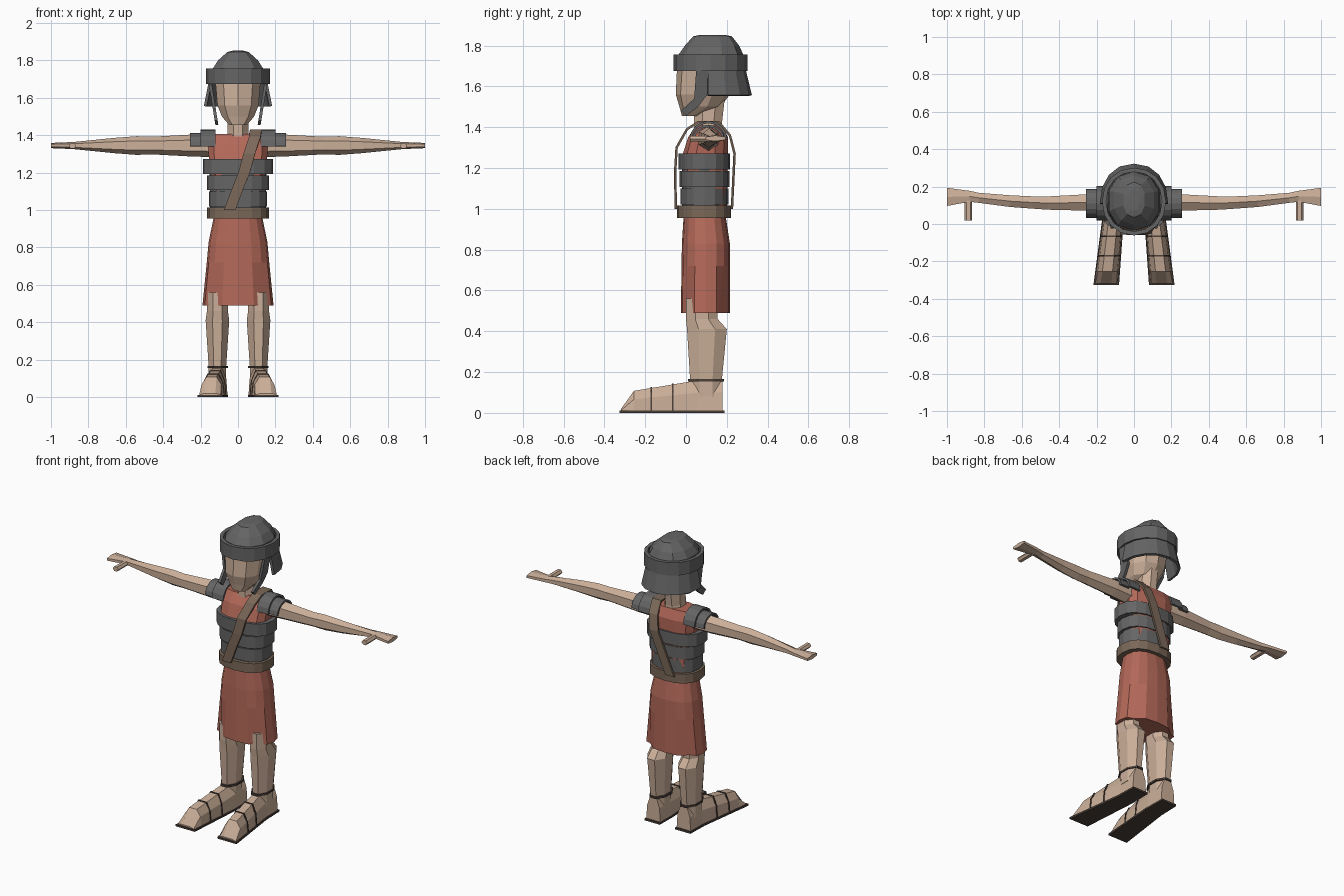
import bpy, bmesh, math
from mathutils import Vector

old = bpy.data.objects.get("Cube")
if old:
    bpy.data.objects.remove(old, do_unlink=True)


def material(name, rgb):
    m = bpy.data.materials.new(name)
    m.use_nodes = True
    m.diffuse_color = (*rgb, 1)
    m.node_tree.nodes["Principled BSDF"].inputs["Base Color"].default_value = (*rgb, 1)
    return m


SKIN = material("skin", (0.60, 0.43, 0.32))
CLOTH = material("red cloth", (0.45, 0.14, 0.10))
STEEL = material("dark steel", (0.13, 0.13, 0.13))
LEATHER = material("brown leather", (0.20, 0.14, 0.10))
SOLE = material("dark leather", (0.07, 0.05, 0.04))


def loft(name, rings, mat, closed=True, cap=True, thick=0):
    """Skin a list of equal-length point rings into one object."""
    bm = bmesh.new()
    vs = [[bm.verts.new(p) for p in r] for r in rings]
    n = len(rings[0])
    for a, b in zip(vs, vs[1:]):
        for i in range(n if closed else n - 1):
            j = (i + 1) % n
            bm.faces.new((a[i], a[j], b[j], b[i]))
    if closed and cap:
        bm.faces.new(vs[0])
        bm.faces.new(vs[-1])
    bmesh.ops.recalc_face_normals(bm, faces=bm.faces)
    me = bpy.data.meshes.new(name)
    bm.to_mesh(me)
    bm.free()
    me.materials.append(mat)
    ob = bpy.data.objects.new(name, me)
    bpy.context.scene.collection.objects.link(ob)
    if thick:
        mod = ob.modifiers.new("thickness", "SOLIDIFY")
        mod.thickness, mod.offset = thick, 0
    return ob


def oval(n, power=2.0, phase=0.0, span=math.tau):
    """Unit oval filling the square from -1 to 1; higher power is boxier."""
    count = n if span == math.tau else n + 1
    pts = []
    for i in range(count):
        a = phase + span * i / n
        c, s = math.cos(a), math.sin(a)
        pts.append((math.copysign(abs(c) ** (2 / power), c),
                    math.copysign(abs(s) ** (2 / power), s)))
    m = max(max(abs(u), abs(v)) for u, v in pts)
    return [(u / m, v / m) for u, v in pts]


def flat_ring(shape, z, rx, y0, y1, cx=0):
    cy, ry = (y0 + y1) / 2, (y1 - y0) / 2
    return [Vector((cx + u * rx, cy + v * ry, z)) for u, v in shape]


def upright(name, levels, mat, shape, cx=0, **kw):
    """Loft through levels given as (height, half width, front, back)."""
    return loft(name, [flat_ring(shape, *lv, cx=cx) for lv in levels], mat, **kw)


round16 = oval(16, 2.4)
oct_flat = oval(8, 2, math.pi / 8)
hexa = oval(6, 2, math.pi / 2)

# Head and neck
upright("head", [(1.455, .05, -.02, .06), (1.50, .09, -.032, .17), (1.56, .115, -.05, .215),
                 (1.67, .125, -.045, .24), (1.74, .125, -.04, .25)], SKIN, oval(10, 2.2, math.pi / 10))
upright("neck", [(1.36, .065, .04, .18), (1.42, .055, .04, .176), (1.54, .055, .04, .19)], SKIN, oct_flat)

# Helmet
upright("helmet_band", [(1.674, .16, -.05, .29), (1.757, .16, -.05, .29)], STEEL, oval(16, 2.1),
        cap=False, thick=.022)
upright("helmet_dome", [(1.69, .145, -.04, .285), (1.757, .14, -.035, .28), (1.80, .112, -.005, .26),
                        (1.845, .06, .035, .225), (1.852, .03, .07, .19)], STEEL, oval(10, 2.2, math.pi / 10))
upright("neck_guard", [(1.555, .175, -.10, .315), (1.68, .15, -.07, .285)], STEEL,
        oval(8, 2.2, 0, math.pi), closed=False, thick=.016)

# Tunic body and segmented armour
upright("tunic_body", [(.98, .13, -.01, .20), (1.27, .155, -.015, .205), (1.35, .16, .01, .205),
                       (1.408, .155, .05, .18)], CLOTH, oval(12, 3, math.pi / 12))
for i, (z0, z1, rx, y0, y1) in enumerate([(1.02, 1.10, .155, -.028, .208), (1.108, 1.185, .167, -.032, .213),
                                          (1.193, 1.272, .188, -.036, .216)]):
    upright(f"armour_band_{i + 1}", [(z0, rx, y0, y1), (z1, rx, y0, y1)], STEEL, round16)
upright("armour_core", [(1.0, .148, -.02, .20), (1.265, .155, -.02, .20)], STEEL, round16)
upright("belt", [(.955, .165, -.044, .22), (1.015, .165, -.044, .22)], LEATHER, round16)

# Skirt, with pleats pressed into the lower rim
rings = [flat_ring(round16, *lv) for lv in [(.96, .13, -.012, .195), (.83, .157, -.02, .215),
                                           (.72, .167, -.022, .215), (.49, .19, -.025, .215)]]
for p in rings[-1]:
    if .09 < abs(p.x) < .16:
        p.y += .025 if p.y < .1 else -.025
loft("skirt", rings, CLOTH)

# Shoulder strap running over the left shoulder to the right hip
path = [(-.045, -.05, 1.0), (.0, -.052, 1.12), (.033, -.052, 1.2), (.06, -.046, 1.3), (.09, .005, 1.39),
        (.095, .06, 1.425), (.095, .16, 1.425), (.08, .215, 1.36), (.06, .238, 1.27), (-.045, .225, 1.0)]
loft("shoulder_strap", [[(x - .031, y, z), (x + .031, y, z)] for x, y, z in path], LEATHER,
     closed=False, thick=.012)


def foot_ring(y, cx, hw, top, grow=0.0):
    half = [(hw + grow, .008), (hw * .88 + grow, top * .62), (hw * .45 + grow, top + grow)]
    return [(cx + x, y, z) for x, z in half] + [(cx - x, y, z) for x, z in reversed(half)]


foot = [(.178, .108, .05, .16), (.06, .108, .052, .16), (-.255, .142, .06, .108), (-.318, .15, .065, .02)]


def foot_strap(y):
    """Section of the foot between instep and toes at depth y."""
    a, b = foot[1], foot[2]
    t = (y - a[0]) / (b[0] - a[0])
    return [a[k] + (b[k] - a[k]) * t for k in range(1, 4)]


for side, s in (("left", 1), ("right", -1)):
    def mirrored(name, rings, mat, **kw):
        loft(f"{side}_{name}", [[(s * x, y, z) for x, y, z in r] for r in rings], mat, **kw)

    # Cheek guard: a flat outline leaning in towards the jaw
    outline = [(.05, 1.68), (.04, 1.54), (-.025, 1.48), (0, 1.455), (.06, 1.50), (.105, 1.56), (.108, 1.68)]
    mirrored("cheek_guard", [[(.105 + d + .16 * (z - 1.455), y, z) for y, z in outline] for d in (0, .016)],
             STEEL)

    # Arm and hand in one tapering run
    arm = [(.14, .11, .055, .062), (.26, .115, .05, .058), (.46, .112, .041, .047), (.54, .115, .038, .05),
           (.66, .122, .036, .041), (.83, .14, .031, .024), (.88, .148, .034, .019), (1.0, .145, .056, .014)]
    mirrored("arm", [[(x, cy + u * ry, 1.345 + v * rz) for u, v in hexa] for x, cy, ry, rz in arm], SKIN)
    mirrored("thumb", [[(.885 + u * r, y, 1.343 + v * r * .8) for u, v in oval(6)]
                       for y, r in ((.14, .02), (.02, .02))], SKIN)

    # Two overlapping arched shoulder plates
    for k, (x0, x1, ry, rz) in enumerate([(.12, .2, .086, .085), (.19, .257, .072, .066)]):
        arch = oval(8, 2, 0, math.pi)
        mirrored(f"shoulder_plate_{k + 1}", [[(x, .11 + u * ry, 1.34 + v * rz) for u, v in arch]
                                             for x in (x0, x1)], STEEL, closed=False, thick=.012)

    # Leg, foot, sole and sandal straps
    leg = [(.08, .047, .03, .17), (.165, .047, .02, .176), (.41, .063, .005, .20), (.46, .056, 0, .155),
           (.56, .056, 0, .155)]
    mirrored("leg", [flat_ring(oct_flat, *lv, cx=.11) for lv in leg], SKIN)
    mirrored("foot", [foot_ring(*f) for f in foot], SKIN)
    plan = [(.055, .188), (.163, .188), (.167, .05), (.217, -.325), (.08, -.325), (.053, .05)]
    mirrored("sole", [[(x, y, z) for x, y in plan] for z in (0, .012)], SOLE)
    mirrored("ankle_strap", [flat_ring(oct_flat, z, .054, .01, .185, cx=.108) for z in (.155, .167)], SOLE)
    for k, y in enumerate((-.065, -.17)):
        mirrored(f"foot_strap_{k + 1}", [foot_ring(y + d, *foot_strap(y), .004) for d in (-.004, .004)], SOLE)
